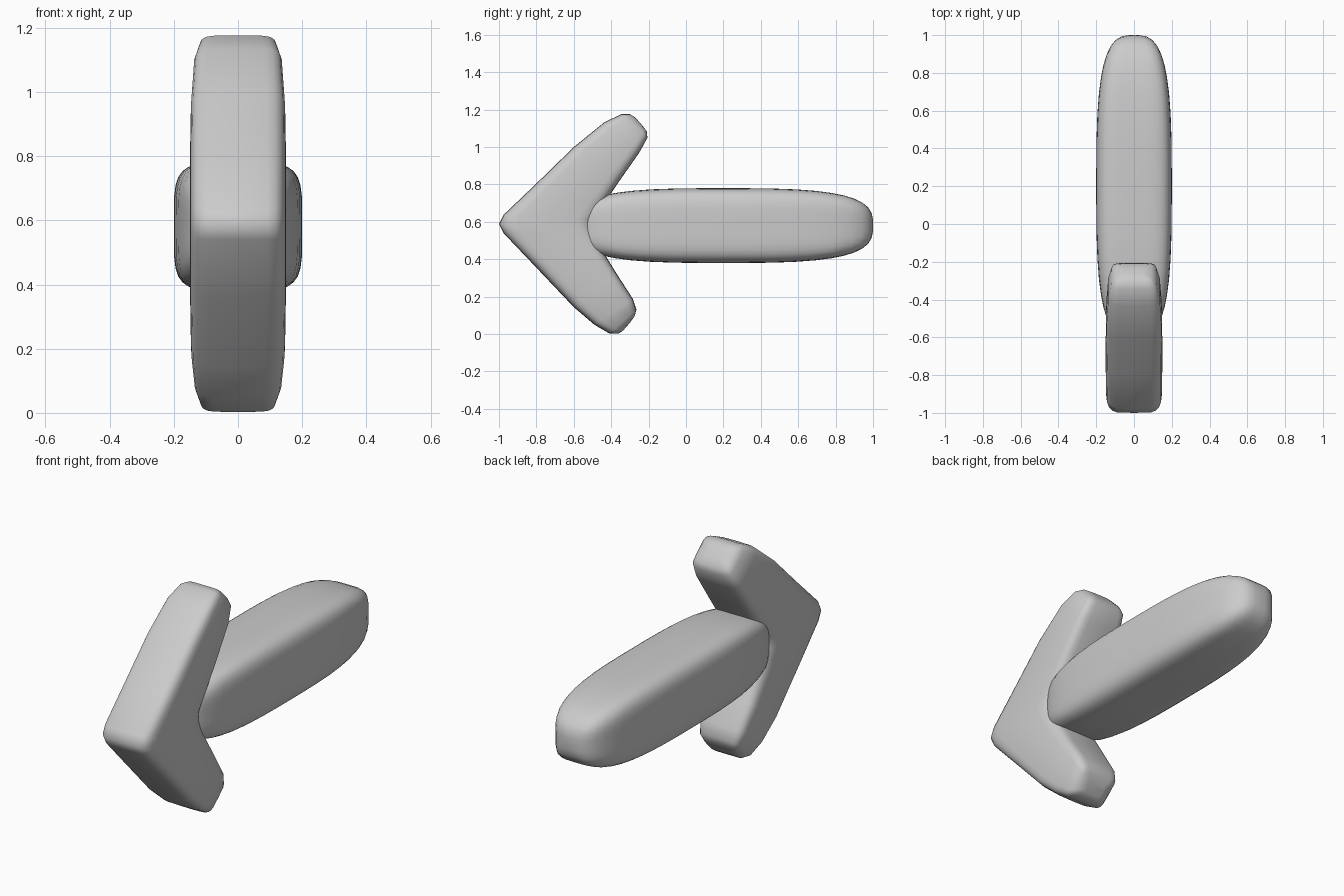
import bpy, bmesh, math
from mathutils import Vector

if "Cube" in bpy.data.objects:
    bpy.data.objects.remove(bpy.data.objects["Cube"])


def finish(bm, name):
    bmesh.ops.recalc_face_normals(bm, faces=bm.faces)
    for f in bm.faces:
        f.smooth = True
    me = bpy.data.meshes.new(name)
    bm.to_mesh(me)
    bm.free()
    ob = bpy.data.objects.new(name, me)
    bpy.context.collection.objects.link(ob)
    return ob


def power(v, e):
    return math.copysign(abs(v) ** e, v)


# Shaft: gridded cube pushed onto a boxy, barrel-shaped rounded block
def make_shaft(center, half, cross=4.8, length=3.2):
    bm = bmesh.new()
    bmesh.ops.create_cube(bm, size=2)
    bmesh.ops.subdivide_edges(bm, edges=bm.edges[:], cuts=11, use_grid_fill=True)
    for v in bm.verts:
        p = v.co
        r = (abs(p.x) ** cross + abs(p.z) ** cross) ** (length / cross)
        p = p / (r + abs(p.y) ** length) ** (1 / length)
        v.co = [c + h * q for c, h, q in zip(center, half, p)]
    return finish(bm, "arrow_shaft")


# Head: rounded-rectangle rings lofted from the upper arm round the tip to the lower arm
def make_head(stations, m=5.5, segs=24):
    bm = bmesh.new()
    rings = []
    for oy, oz, iy, iz, w in stations:
        o, i = Vector((0, oy, oz)), Vector((0, iy, iz))
        mid, arm = (o + i) / 2, (o - i) / 2
        ring = []
        for k in range(segs):
            a = 2 * math.pi * k / segs
            c, s = power(math.cos(a), 2 / m), power(math.sin(a), 2 / m)
            ring.append(bm.verts.new(mid + arm * c + Vector((w * s, 0, 0))))
        rings.append(ring)
    for a, b in zip(rings, rings[1:]):
        for k in range(segs):
            n = (k + 1) % segs
            bm.faces.new((a[k], a[n], b[n], b[k]))
    bm.faces.new(rings[0])
    bm.faces.new(rings[-1])
    return finish(bm, "arrow_head")


# Each station: outer y, outer z, inner y, inner z, half width
upper_arm = [
    (-.27, 1.157, -.235, 1.117, .055),
    (-.30, 1.176, -.21, 1.085, .095),
    (-.345, 1.176, -.206, 1.05, .12),
    (-.436, 1.133, -.25, .97, .138),
    (-.60, 1.0, -.355, .82, .148),
    (-.80, .805, -.45, .68, .15),
    (-.976, .637, -.495, .61, .15),
]
tip = [(-1.0, .588, -.50, .58, .15)]
lower_arm = [
    (-.976, .54, -.495, .55, .15),
    (-.80, .355, -.455, .46, .15),
    (-.60, .144, -.366, .315, .147),
    (-.49, .05, -.285, .19, .136),
    (-.41, .003, -.265, .13, .118),
    (-.36, .003, -.275, .095, .095),
    (-.335, .02, -.30, .06, .055),
]

make_shaft((0, .2, .58), (.2, .8, .2))
make_head(upper_arm + tip + lower_arm)
